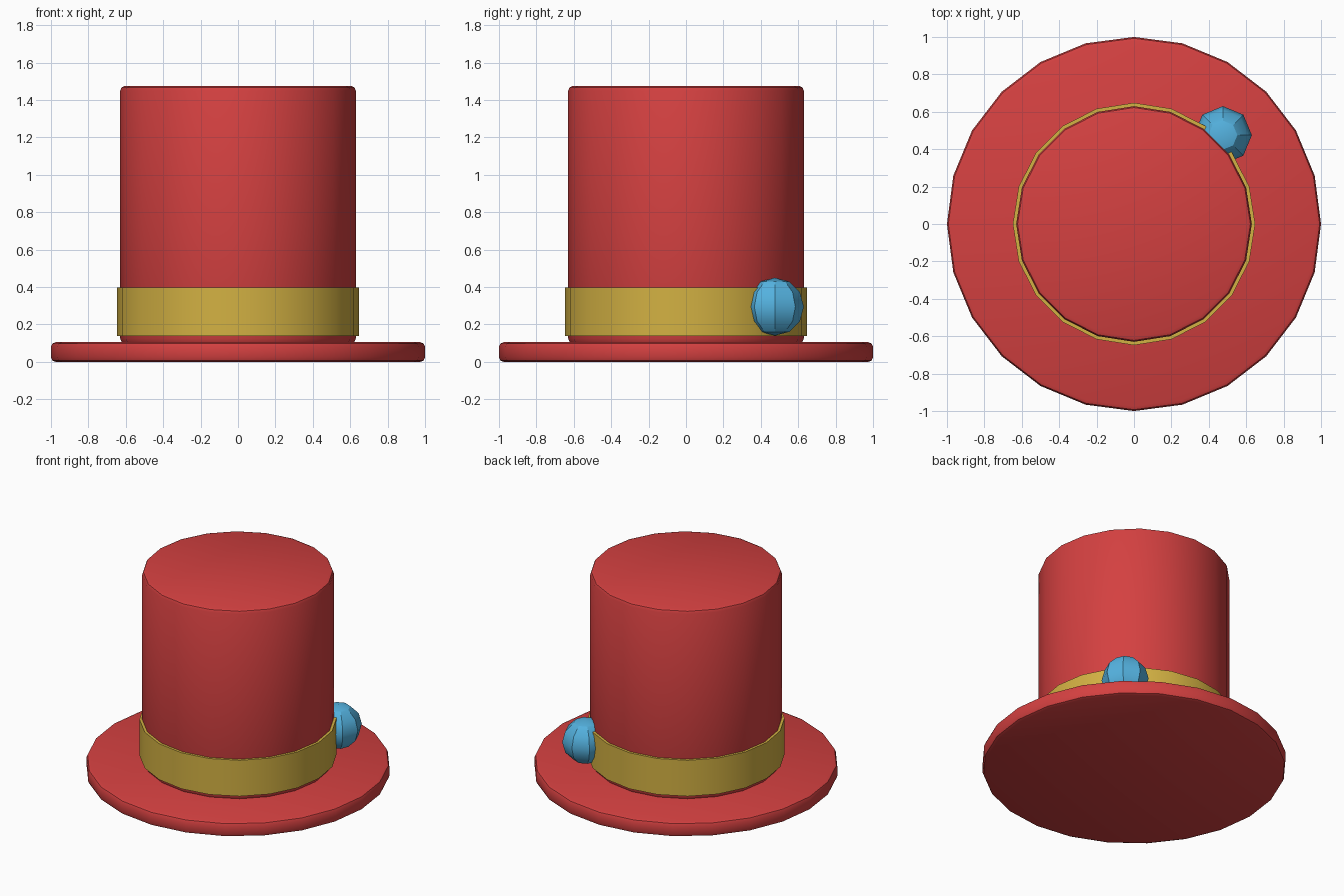
import bpy
import math

if "Cube" in bpy.data.objects:
    bpy.data.objects.remove(bpy.data.objects["Cube"], do_unlink=True)


def make_material(name, rgb):
    mat = bpy.data.materials.new(name)
    mat.use_nodes = True
    color = (*rgb, 1.0)
    mat.diffuse_color = color
    shader = next(n for n in mat.node_tree.nodes if n.type == 'BSDF_PRINCIPLED')
    shader.inputs["Base Color"].default_value = color
    shader.inputs["Roughness"].default_value = 0.7
    return mat


red = make_material("red felt", (0.66, 0.052, 0.052))
gold = make_material("gold ribbon", (0.65, 0.44, 0.056))
blue = make_material("blue bead", (0.09, 0.45, 0.75))


def finish(name, mat):
    obj = bpy.context.object
    obj.name = name
    obj.data.materials.append(mat)
    bpy.ops.object.shade_smooth_by_angle(angle=math.radians(31))
    return obj


def disc(name, mat, sides, radius, bottom, top, bevel=0.0):
    """Upright cylinder with optionally rounded rims."""
    bpy.ops.mesh.primitive_cylinder_add(
        vertices=sides, radius=radius, depth=top - bottom,
        location=(0, 0, (bottom + top) / 2))
    obj = bpy.context.object
    if bevel:
        mod = obj.modifiers.new("rounded rims", 'BEVEL')
        mod.width = bevel
        mod.segments = 2
        mod.limit_method = 'ANGLE'
        mod.angle_limit = math.radians(40)
        bpy.ops.object.modifier_apply(modifier=mod.name)
    return finish(name, mat)


# Wide brim and tall crown
disc("brim", red, 24, 1.0, 0.0, 0.105, bevel=0.025)
disc("crown", red, 20, 0.63, 0.1, 1.475, bevel=0.025)

# Ribbon band around the crown
disc("band", gold, 20, 0.648, 0.137, 0.398)

# Faceted bead on the band, at the back left
bpy.ops.mesh.primitive_uv_sphere_add(
    segments=8, ring_count=6, radius=0.155, location=(0.475, 0.475, 0.295))
finish("bead", blue)
